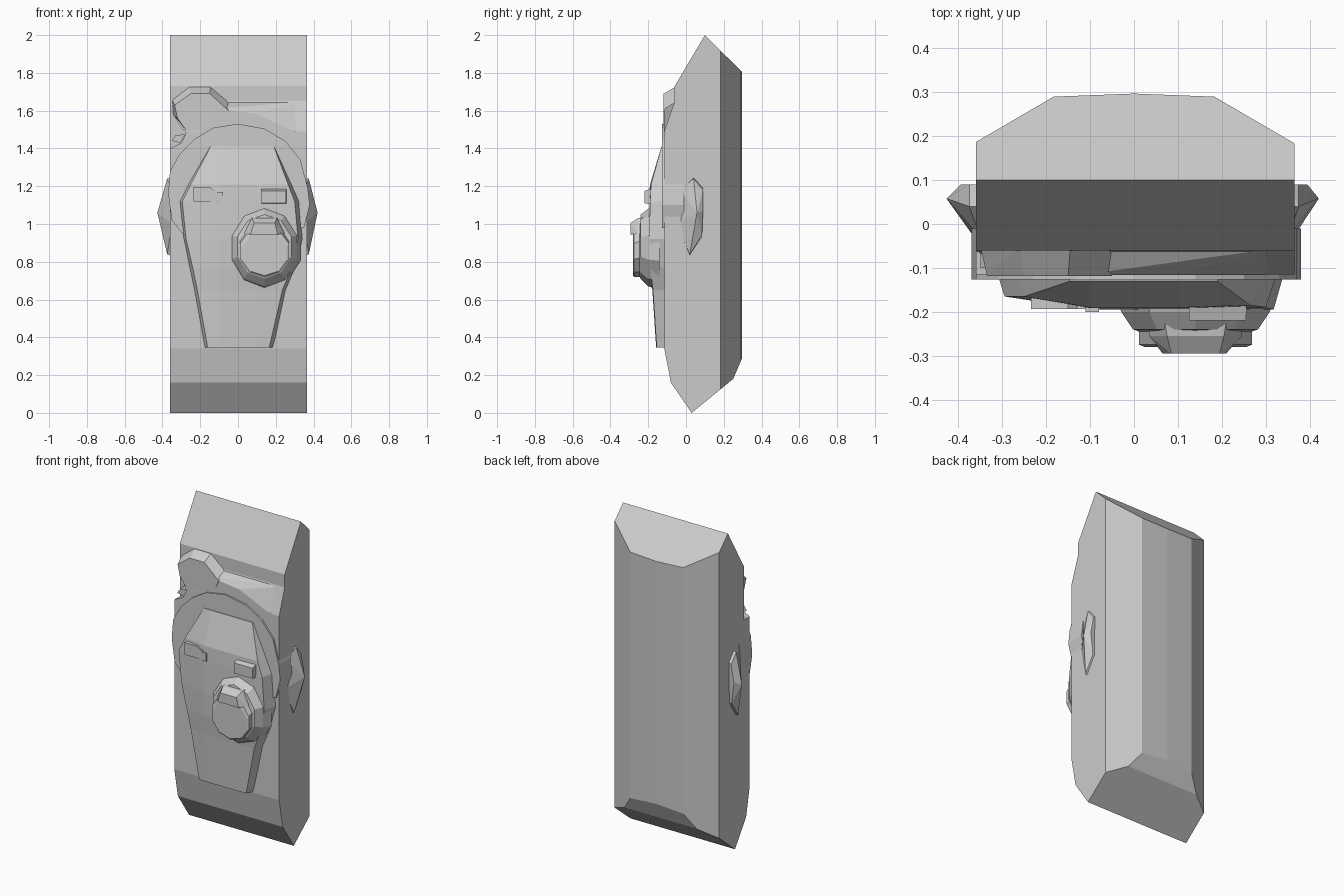
import bpy, bmesh, math
from mathutils import Vector


def finish(bm, name):
    bmesh.ops.recalc_face_normals(bm, faces=bm.faces)
    me = bpy.data.meshes.new(name)
    bm.to_mesh(me)
    bm.free()
    ob = bpy.data.objects.new(name, me)
    bpy.context.collection.objects.link(ob)
    return ob


def loft(name, rings):
    """Join closed rings of points with quads and cap both ends."""
    bm = bmesh.new()
    vs = [[bm.verts.new(p) for p in r] for r in rings]
    n = len(rings[0])
    for a, b in zip(vs, vs[1:]):
        for i in range(n):
            j = (i + 1) % n
            bm.faces.new((a[i], a[j], b[j], b[i]))
    bm.faces.new(vs[0])
    bm.faces.new(vs[-1])
    return finish(bm, name)


def hull(name, pts):
    bm = bmesh.new()
    for p in pts:
        bm.verts.new(p)
    bmesh.ops.convex_hull(bm, input=bm.verts)
    bmesh.ops.dissolve_limit(bm, angle_limit=0.01, verts=bm.verts, edges=bm.edges)
    return finish(bm, name)


def plate(name, outline, y0, y1):
    """Extrude an (x, z) outline from y0 to y1."""
    return loft(name, [[(x, y, z) for x, z in outline] for y in (y0, y1)])


def at(y, outline):
    return [(x, y, z) for x, z in outline]


# slab: side profile swept across x, back corners chamfered
profile = [(0.03, 0), (-0.08, 0.16), (-0.115, 0.34), (-0.115, 1.49), (-0.06, 1.65),
           (-0.06, 1.73), (0.10, 2.0), (0.297, 1.805), (0.297, 0.29), (0.25, 0.18)]
slab = loft("slab", [[(x, y, z) for y, z in profile] for x in (-0.36, 0.365)])
bm = bmesh.new()
bm.from_mesh(slab.data)
for s in (-1, 1):
    for a, b in (((0.363, 0.185), (0.183, 0.29)), ((0.183, 0.29), (0, 0.297))):
        normal = Vector((s * (a[1] - b[1]), a[0] - b[0], 0))
        normal.x = s * (b[1] - a[1])
        r = bmesh.ops.bisect_plane(bm, geom=bm.verts[:] + bm.edges[:] + bm.faces[:],
                                   plane_co=(s * a[0], a[1], 0), plane_no=normal,
                                   clear_outer=True)
        cut = [e for e in r["geom_cut"] if isinstance(e, bmesh.types.BMEdge)]
        bmesh.ops.holes_fill(bm, edges=cut)
bmesh.ops.recalc_face_normals(bm, faces=bm.faces)
bm.to_mesh(slab.data)
bm.free()

# notch under the knot at the upper left
notch = plate("notch_cutter", [(-0.4, 1.72), (-0.345, 1.62), (-0.32, 1.54), (-0.275, 1.48),
                               (-0.30, 1.43), (-0.4, 1.38)], -0.3, -0.06)
notch.hide_render = True
notch.hide_viewport = True
mod = slab.modifiers.new("notch", "BOOLEAN")
mod.operation = "DIFFERENCE"
mod.object = notch
plate("notch_chip", [(-0.35, 1.44), (-0.33, 1.47), (-0.28, 1.475), (-0.305, 1.43)], -0.10, -0.05)

# head band: knot on the left and brow ledge
hull("band_knot",
     at(-0.118, [(-0.335, 1.63), (-0.25, 1.69), (-0.15, 1.69), (-0.05, 1.60), (-0.32, 1.56), (-0.27, 1.49), (-0.1, 1.5)])
     + at(-0.05, [(-0.35, 1.66), (-0.26, 1.73), (-0.145, 1.73), (-0.05, 1.65), (-0.345, 1.58), (-0.28, 1.49), (-0.1, 1.5)]))
hull("brow_ledge",
     at(-0.116, [(-0.12, 1.61), (-0.05, 1.60), (0.09, 1.585), (0.3, 1.49), (-0.2, 1.49)])
     + at(-0.05, [(-0.12, 1.65), (0.363, 1.65), (0.363, 1.49), (-0.2, 1.49)]))

# hood arch behind the face
plate("hood_arch", [(-0.28, 0.93), (-0.35, 1.02), (-0.37, 1.16), (-0.36, 1.28), (-0.31, 1.37),
                    (-0.23, 1.45), (-0.13, 1.51), (0, 1.53), (0.14, 1.505), (0.25, 1.44),
                    (0.33, 1.34), (0.37, 1.19), (0.38, 1.10), (0.35, 0.98)], -0.01, -0.126)

# face mask rows: z, left outer/inner x, left y, middle y, right y, right inner/outer x
rows = [(1.41, -0.155, -0.145, -0.13, -0.13, -0.13, 0.19, 0.20),
        (1.21, -0.27, -0.25, -0.165, -0.19, -0.185, 0.265, 0.29),
        (1.12, -0.315, -0.295, -0.165, -0.193, -0.19, 0.30, 0.33),
        (0.92, -0.29, -0.275, -0.165, -0.195, -0.195, 0.318, 0.345),
        (0.77, -0.26, -0.24, -0.165, -0.19, -0.19, 0.285, 0.305),
        (0.65, -0.235, -0.215, -0.16, -0.178, -0.175, 0.235, 0.255),
        (0.345, -0.18, -0.16, -0.155, -0.158, -0.155, 0.165, 0.19)]
loft("face", [[(lo, -0.1, z), (li, yl, z), (-0.1, ym, z), (0.1, ym, z), (ri, yr, z), (ro, -0.1, z)]
              for z, lo, li, yl, ym, yr, ri, ro in rows])

# eyes
plate("left_eye", [(-0.235, 1.12), (-0.235, 1.195), (-0.15, 1.195), (-0.13, 1.18), (-0.11, 1.18),
                   (-0.11, 1.12)], -0.15, -0.194)
plate("left_eye_corner", [(-0.11, 1.12), (-0.11, 1.17), (-0.08, 1.17), (-0.08, 1.12)], -0.15, -0.2)
hull("right_eye", at(-0.15, [(0.125, 1.105), (0.125, 1.197), (0.258, 1.197), (0.258, 1.105)])
     + at(-0.22, [(0.125, 1.11), (0.125, 1.175), (0.255, 1.175), (0.255, 1.11)]))

# puckered mouth: ten-sided stepped rings
rings = []
for y, cz, rx, rz in ((-0.14, 0.875, 0.20, 0.225), (-0.20, 0.875, 0.178, 0.205), (-0.24, 0.88, 0.15, 0.17),
                      (-0.245, 0.865, 0.135, 0.145), (-0.275, 0.855, 0.135, 0.135),
                      (-0.28, 0.845, 0.122, 0.118)):
    rings.append([(0.14 + rx * math.cos(a), y, cz + rz * math.sin(a))
                  for a in [math.pi / 5 * (i + 0.5) for i in range(10)]])
loft("mouth", rings)
hull("upper_lip", at(-0.22, [(0.03, 0.95), (0.07, 1.035), (0.21, 1.035), (0.25, 0.95)])
     + at(-0.255, [(0.035, 0.95), (0.075, 1.03), (0.205, 1.03), (0.245, 0.95)])
     + at(-0.295, [(0.065, 0.945), (0.085, 1.005), (0.195, 1.005), (0.21, 0.945)]))

# ears, mirrored
for side, s, tip in (("left", -1, 0.427), ("right", 1, 0.421)):
    base = [(-0.05, 1.0), (-0.03, 1.18), (0.04, 1.25), (0.09, 1.2), (0.085, 0.93), (0.02, 0.83)]
    rim = [(0.04, 1.24), (0.09, 1.18), (0.085, 0.94), (0.02, 0.84)]
    hull(side + "_ear", [(s * 0.35, y, z) for y, z in base] + [(s * 0.375, y, z) for y, z in rim]
         + [(s * 0.395, 0.09, 1.07), (s * tip, 0.058, 1.06)])
